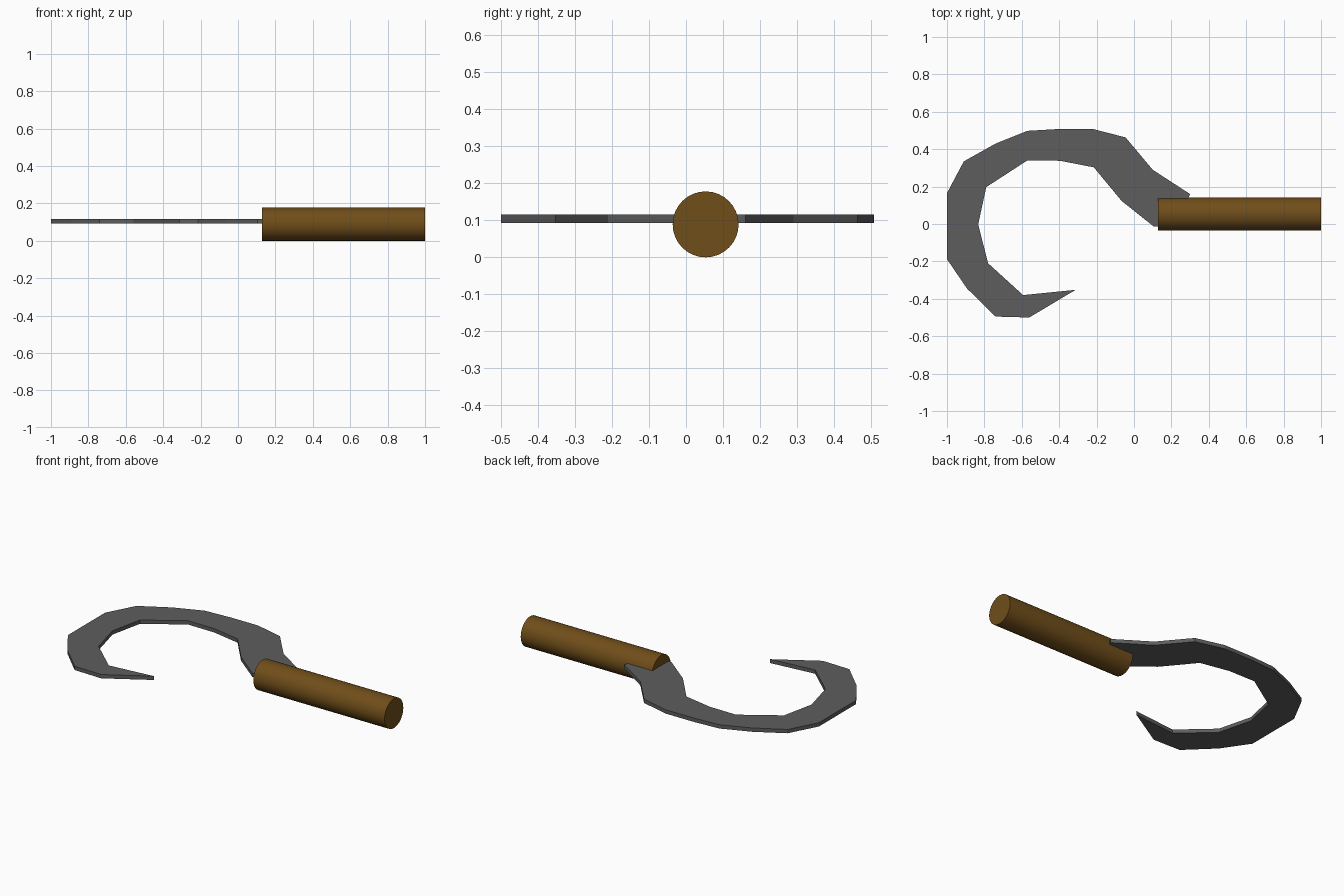
import bpy, bmesh, math

if "Cube" in bpy.data.objects:
    bpy.data.objects.remove(bpy.data.objects["Cube"])


def material(name, rgb):
    m = bpy.data.materials.new(name)
    m.diffuse_color = (*rgb, 1)
    m.use_nodes = True
    m.node_tree.nodes["Principled BSDF"].inputs["Base Color"].default_value = m.diffuse_color
    return m


# Hooked blade: flat outline extruded upward
outline = [
    (0.30, 0.16), (0.10, 0.29), (-0.045, 0.463), (-0.22, 0.508), (-0.40, 0.508),
    (-0.57, 0.498), (-0.74, 0.43), (-0.91, 0.335), (-1.0, 0.165), (-1.0, -0.188),
    (-0.893, -0.345), (-0.74, -0.495), (-0.56, -0.50), (-0.312, -0.352),
    (-0.593, -0.38), (-0.78, -0.21), (-0.833, -0.003), (-0.79, 0.197),
    (-0.57, 0.34), (-0.395, 0.338), (-0.215, 0.303), (-0.066, 0.123),
    (0.105, -0.013), (0.22, -0.013)]
bm = bmesh.new()
base = bm.faces.new([bm.verts.new((x, y, 0.093)) for x, y in outline])
ext = bmesh.ops.extrude_face_region(bm, geom=[base])
top = [v for v in ext["geom"] if isinstance(v, bmesh.types.BMVert)]
bmesh.ops.translate(bm, verts=top, vec=(0, 0, 0.023))
bmesh.ops.recalc_face_normals(bm, faces=bm.faces)
mesh = bpy.data.meshes.new("hook_blade")
bm.to_mesh(mesh)
bm.free()
blade = bpy.data.objects.new("hook_blade", mesh)
bpy.context.collection.objects.link(blade)
mesh.materials.append(material("dark_steel", (0.11, 0.11, 0.11)))

# Round wooden handle
bpy.ops.mesh.primitive_cylinder_add(vertices=32, radius=0.089, depth=0.873,
                                    location=(0.5635, 0.053, 0.089),
                                    rotation=(0, math.pi / 2, 0))
handle = bpy.context.object
handle.name = "handle"
handle.data.materials.append(material("wood", (0.16, 0.075, 0.01)))
bpy.ops.object.shade_smooth_by_angle(angle=math.radians(30))
